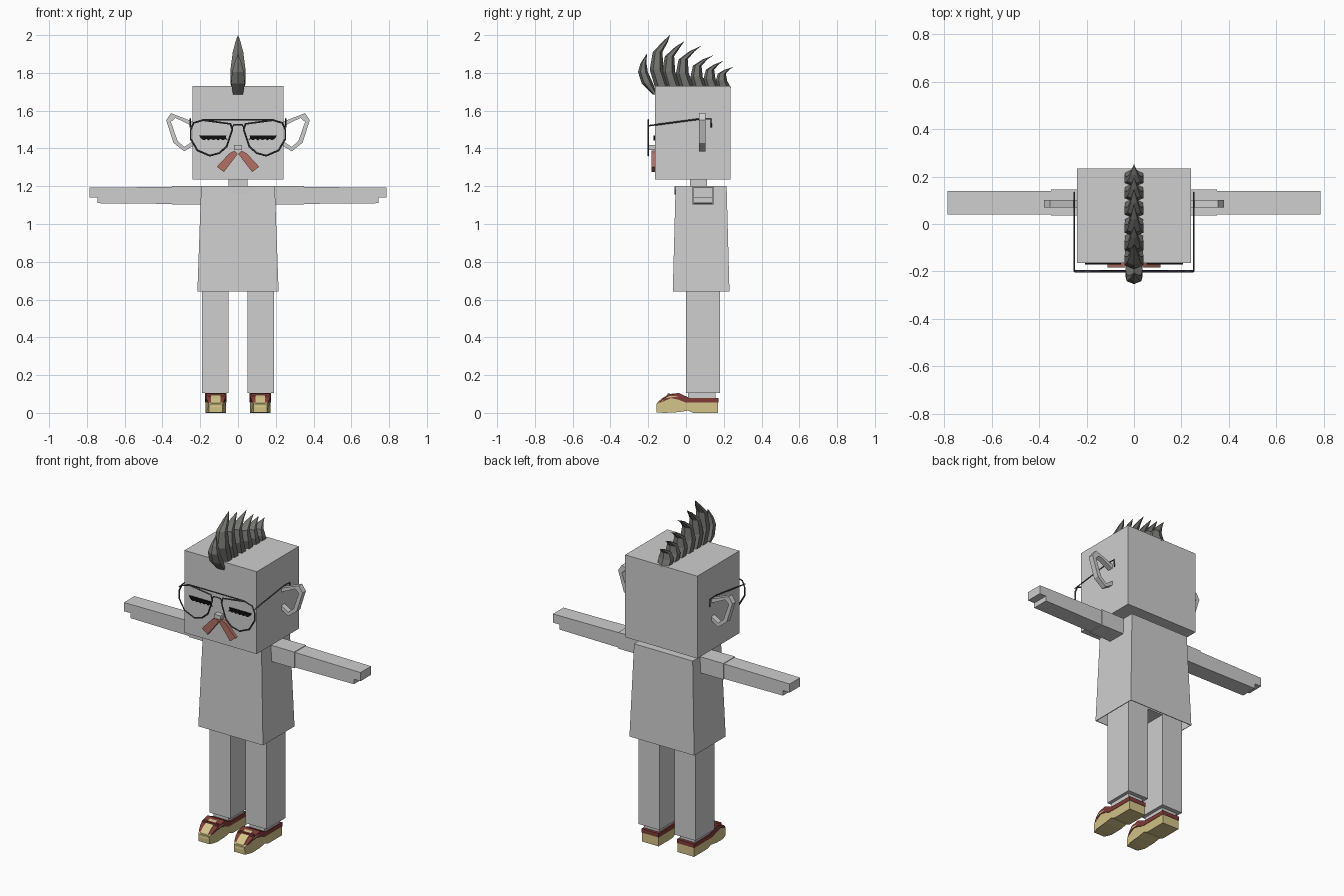
import bpy, bmesh, math

cube = bpy.data.objects.get("Cube")
if cube:
    bpy.data.objects.remove(cube, do_unlink=True)


def material(name, rgb):
    m = bpy.data.materials.new(name)
    m.use_nodes = True
    m.diffuse_color = (*rgb, 1)
    m.node_tree.nodes["Principled BSDF"].inputs["Base Color"].default_value = (*rgb, 1)
    return m


GREY = material("light grey", (0.62, 0.62, 0.62))
HAIR = material("hair grey", (0.17, 0.175, 0.16))
WIRE = material("frame dark", (0.06, 0.065, 0.07))
BLACK = material("lash black", (0.004, 0.004, 0.004))
RUST = material("moustache rust", (0.45, 0.16, 0.13))
RED = material("shoe red", (0.22, 0.045, 0.04))
CREAM = material("shoe cream", (0.66, 0.55, 0.25))


def finish(name, bm, mat):
    bmesh.ops.recalc_face_normals(bm, faces=bm.faces)
    me = bpy.data.meshes.new(name)
    bm.to_mesh(me)
    bm.free()
    me.materials.append(mat)
    ob = bpy.data.objects.new(name, me)
    bpy.context.collection.objects.link(ob)
    return ob


def loft(name, rings, mat, caps=(True, True)):
    """Skin a stack of equal point rings; a cap may be left open."""
    bm = bmesh.new()
    vs = [[bm.verts.new(p) for p in r] for r in rings]
    n = len(rings[0])
    for a, b in zip(vs, vs[1:]):
        for i in range(n):
            bm.faces.new((a[i], a[(i + 1) % n], b[(i + 1) % n], b[i]))
    if caps[0]:
        bm.faces.new(vs[0][::-1])
    if caps[1]:
        bm.faces.new(vs[-1])
    return finish(name, bm, mat)


def rect(x0, x1, y0, y1, z):
    return [(x0, y0, z), (x1, y0, z), (x1, y1, z), (x0, y1, z)]


def box(name, x, y, z, mat=GREY):
    return loft(name, [rect(*x, *y, z[0]), rect(*x, *y, z[1])], mat)


def prism_x(name, pts, a, b, mat):
    return loft(name, [[(x, u, v) for u, v in pts] for x in (a, b)], mat)


def prism_y(name, pts, a, b, mat):
    return loft(name, [[(u, y, v) for u, v in pts] for y in (a, b)], mat)


def wire(name, pts, closed=False, r=0.005):
    cu = bpy.data.curves.new(name, 'CURVE')
    cu.dimensions = '3D'
    cu.bevel_depth = r
    cu.bevel_resolution = 0
    sp = cu.splines.new('POLY')
    sp.points.add(len(pts) - 1)
    for p, co in zip(sp.points, pts):
        p.co = (*co, 1)
    sp.use_cyclic_u = closed
    tmp = bpy.data.objects.new(name + "_path", cu)
    me = bpy.data.meshes.new_from_object(tmp)
    bpy.data.objects.remove(tmp)
    me.name = name
    me.materials.clear()
    me.materials.append(WIRE)
    ob = bpy.data.objects.new(name, me)
    bpy.context.collection.objects.link(ob)


# Head, neck and nose
box("head", (-0.24, 0.24), (-0.165, 0.235), (1.235, 1.73))
box("neck", (-0.05, 0.05), (0.02, 0.11), (1.18, 1.24))
box("nose", (-0.022, 0.022), (-0.197, -0.16), (1.393, 1.418))

# Shirt, open at the hem
shirt = loft("shirt", [rect(-0.215, 0.215, -0.07, 0.23, 0.643),
                       rect(-0.195, 0.195, -0.055, 0.215, 1.2)], GREY, (False, True))
wall = shirt.modifiers.new("wall", 'SOLIDIFY')
wall.thickness = 0.006
box("hips", (-0.19, 0.19), (0.0, 0.18), (0.67, 0.9))
arc = [(0.075 * math.cos(a), 1.198 - 0.042 * math.sin(a))
       for a in [math.pi * i / 8 for i in range(9)]]
prism_y("collar", arc, -0.06, -0.053, GREY)

# Parts that come in pairs
for side, s in (("left", 1), ("right", -1)):
    def mx(pts):
        return [(s * p[0], *p[1:]) for p in pts]

    # Sleeve, and arm with a stepped hand
    loft(side + "_sleeve", [mx([(x, 0.035, 1.103), (x, 0.145, 1.103),
                                (x, 0.145, 1.2), (x, 0.035, 1.2)])
                            for x in (0.18, 0.35)], GREY)
    prism_y(side + "_arm", mx([(0.3, 1.106), (0.743, 1.11), (0.743, 1.14),
                               (0.787, 1.14), (0.787, 1.192), (0.3, 1.197)]),
            0.04, 0.14, GREY)

    # Leg and ankle
    box(side + "_leg", (s * 0.05, s * 0.19), (0.0, 0.18), (0.105, 0.75))
    box(side + "_ankle", (s * 0.07, s * 0.17), (0.01, 0.155), (0.06, 0.11))

    # Shoe: cream body, red upper, cream tongue
    body = [(0.17, 0), (0.04, 0), (0.01, 0.012), (-0.04, 0.004), (-0.11, 0),
            (-0.155, 0.002), (-0.157, 0.048), (-0.12, 0.072), (-0.09, 0.088),
            (-0.04, 0.1), (0.01, 0.08), (0.17, 0.07)]
    upper = [(0.172, 0.054), (0.172, 0.078), (0.02, 0.08), (-0.01, 0.092),
             (-0.04, 0.106), (-0.09, 0.095), (-0.122, 0.077), (-0.145, 0.056),
             (-0.13, 0.056), (-0.08, 0.078), (-0.04, 0.07), (0.0, 0.054)]
    cx = s * 0.118
    for label, pts, half, mat in (("shoe_body", body, 0.055, CREAM),
                                  ("shoe_upper", upper, 0.057, RED)):
        shoe = prism_x(f"{side}_{label}", pts, cx - half, cx + half, mat)
        for v in shoe.data.vertices:
            if v.co.y < -0.1:
                v.co.x = cx + (v.co.x - cx) * (1 - (-0.1 - v.co.y) * 6)
    tongue = [(-0.158, 0.03), (-0.15, 0.058), (-0.122, 0.081), (-0.09, 0.099),
              (-0.062, 0.104), (-0.062, 0.08)]
    prism_x(side + "_shoe_tongue", tongue, cx - 0.026, cx + 0.026, CREAM)
    box(side + "_shoe_strap", (cx - 0.05, cx + 0.05), (-0.098, -0.084),
        (0.08, 0.103), RED)

    # Ear: open ring joined to the head
    outer = [(0.235, 1.54), (0.355, 1.587), (0.38, 1.55), (0.342, 1.43),
             (0.285, 1.385), (0.235, 1.415)]
    inner = [(0.235, 1.515), (0.332, 1.562), (0.355, 1.54), (0.32, 1.44),
             (0.285, 1.408), (0.235, 1.44)]
    loft(side + "_ear", [mx([(o[0], 0.07, o[1]), (i[0], 0.07, i[1]),
                             (i[0], 0.102, i[1]), (o[0], 0.102, o[1])])
                         for o, i in zip(outer, inner)], GREY)

    # Closed eye with ragged lashes
    lash = [(0.055 + 0.0125 * i, 1.443 + 0.007 * (i % 2)) for i in range(12)]
    prism_y(side + "_eye", mx(lash + [(0.2, 1.458), (0.207, 1.469),
                                      (0.06, 1.469), (0.065, 1.46)]),
            -0.172, -0.164, BLACK)

    # Moustache half
    prism_y(side + "_moustache", mx([(0.002, 1.37), (0.018, 1.388), (0.045, 1.375),
                                     (0.112, 1.303), (0.075, 1.275)]),
            -0.183, -0.16, RUST)

    # Spectacle rim and temple
    rim = [(0.25, 1.5), (0.235, 1.535), (0.185, 1.55), (0.04, 1.53), (0.03, 1.5),
           (0.06, 1.41), (0.1, 1.375), (0.15, 1.362), (0.215, 1.39), (0.25, 1.45)]
    wire(side + "_rim", mx([(x, -0.2, z) for x, z in rim]), True)
    wire(side + "_temple", mx([(0.252, -0.2, 1.52), (0.252, 0.08, 1.557),
                               (0.252, 0.132, 1.555), (0.252, 0.134, 1.51)]), r=0.004)

# Spectacle bridges
wire("top_bridge", [(-0.185, -0.2, 1.552), (0.185, -0.2, 1.552)], r=0.004)
wire("nose_bridge", [(-0.035, -0.2, 1.505), (-0.022, -0.2, 1.525),
                     (0.022, -0.2, 1.525), (0.035, -0.2, 1.505)], r=0.004)


# Mohawk: curved six-sided spikes, each a stack of (y, z, half depth, half width)
def spike(name, sections):
    rings = []
    for y, z, d, w in sections:
        rings.append([(w * math.sin(a), y - d * math.cos(a), z)
                      for a in [math.tau * i / 6 for i in range(6)]])
    loft(name, rings, HAIR)


spike("mohawk_front", [(-0.163, 1.685, 0.012, 0.03), (-0.205, 1.745, 0.03, 0.042),
                       (-0.228, 1.805, 0.026, 0.036), (-0.225, 1.85, 0.016, 0.022),
                       (-0.208, 1.9, 0.001, 0.001)])
tips = [(-0.125, -0.085, 2.0), (-0.065, -0.01, 1.967), (0.005, 0.08, 1.943),
        (0.075, 0.145, 1.893), (0.14, 0.195, 1.862), (0.2, 0.25, 1.832)]
for k, (base, tip, top) in enumerate(tips):
    h = top - 1.72
    size = 0.7 + h
    spike(f"mohawk_spike_{k + 1}",
          [(base, 1.72, 0.038, 0.043),
           (base - 0.11 * h, 1.72 + 0.35 * h, 0.037 * size, 0.046),
           (base - 0.09 * h, 1.72 + 0.68 * h, 0.026 * size, 0.032),
           (base + 0.35 * (tip - base), 1.72 + 0.87 * h, 0.015 * size, 0.016),
           (tip, top, 0.001, 0.001)])
